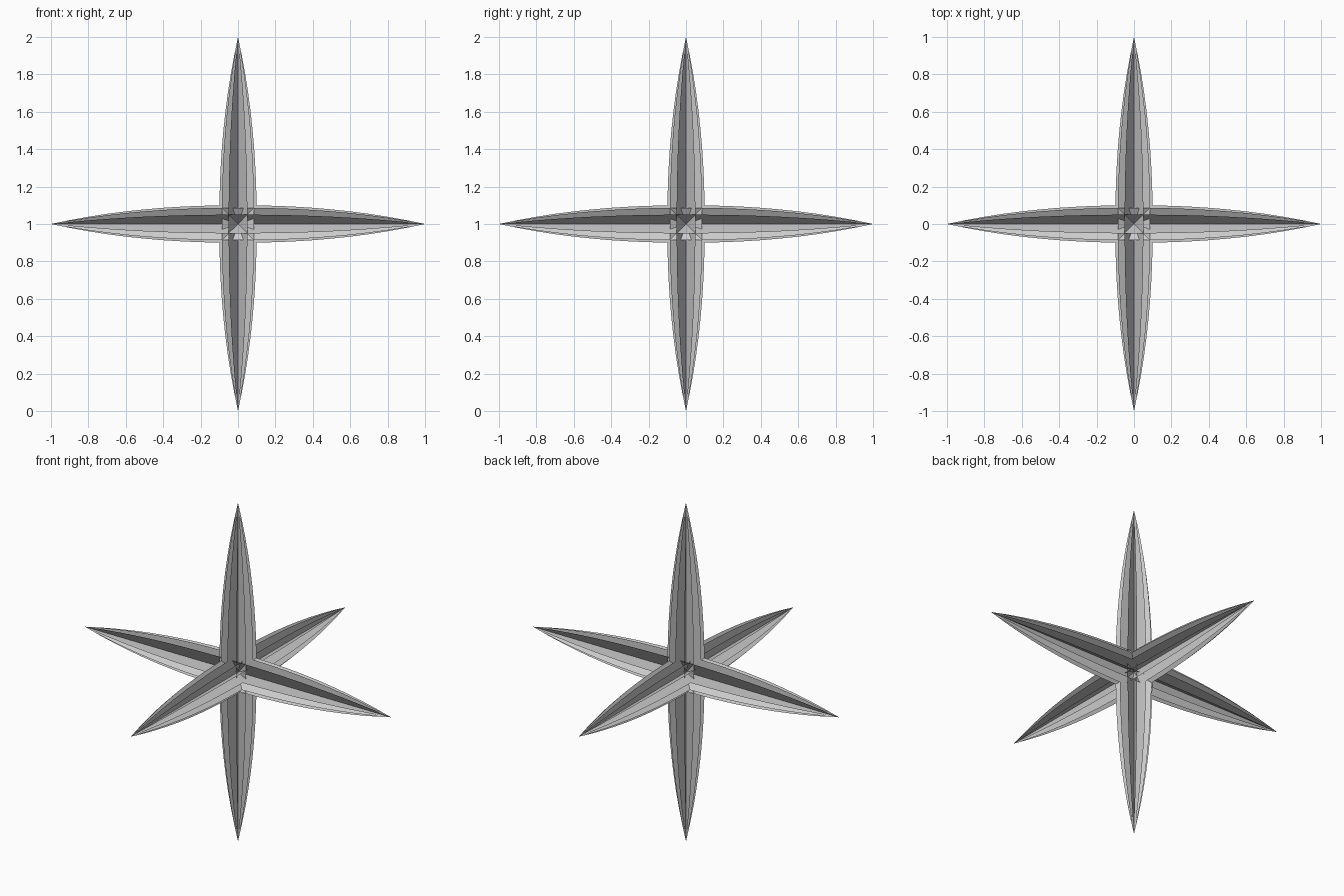
import bpy, bmesh, math
from mathutils import Matrix, Vector

if "Cube" in bpy.data.objects:
    bpy.data.objects.remove(bpy.data.objects["Cube"])

BLADES = 6          # flat blades crossing on each axis, 30 degrees apart
CENTRE = Vector((0, 0, 1))
STEPS = 10


def half_width(t):
    # bulging taper from the hub to the tip
    return 0.1 * (1 - abs(t) ** 2.2)


def spindle(name, axis):
    # flat pointed blades fanned around one long axis
    bm = bmesh.new()
    ts = [i / STEPS for i in range(-STEPS, STEPS + 1)]
    for k in range(BLADES):
        turn = Matrix.Rotation(math.pi * k / BLADES, 3, 'Z')
        right = [turn @ Vector((half_width(t), 0, t)) for t in ts]
        left = [turn @ Vector((-half_width(t), 0, t)) for t in reversed(ts[1:-1])]
        bm.faces.new([bm.verts.new(p) for p in right + left])
    mesh = bpy.data.meshes.new(name)
    bm.to_mesh(mesh)
    bm.free()
    ob = bpy.data.objects.new(name, mesh)
    ob.location = CENTRE
    ob.rotation_euler = Vector((0, 0, 1)).rotation_difference(Vector(axis)).to_euler()
    bpy.context.collection.objects.link(ob)


# three spindles make the six points
spindle("spikes_left_right", (1, 0, 0))
spindle("spikes_front_back", (0, 1, 0))
spindle("spikes_up_down", (0, 0, 1))
